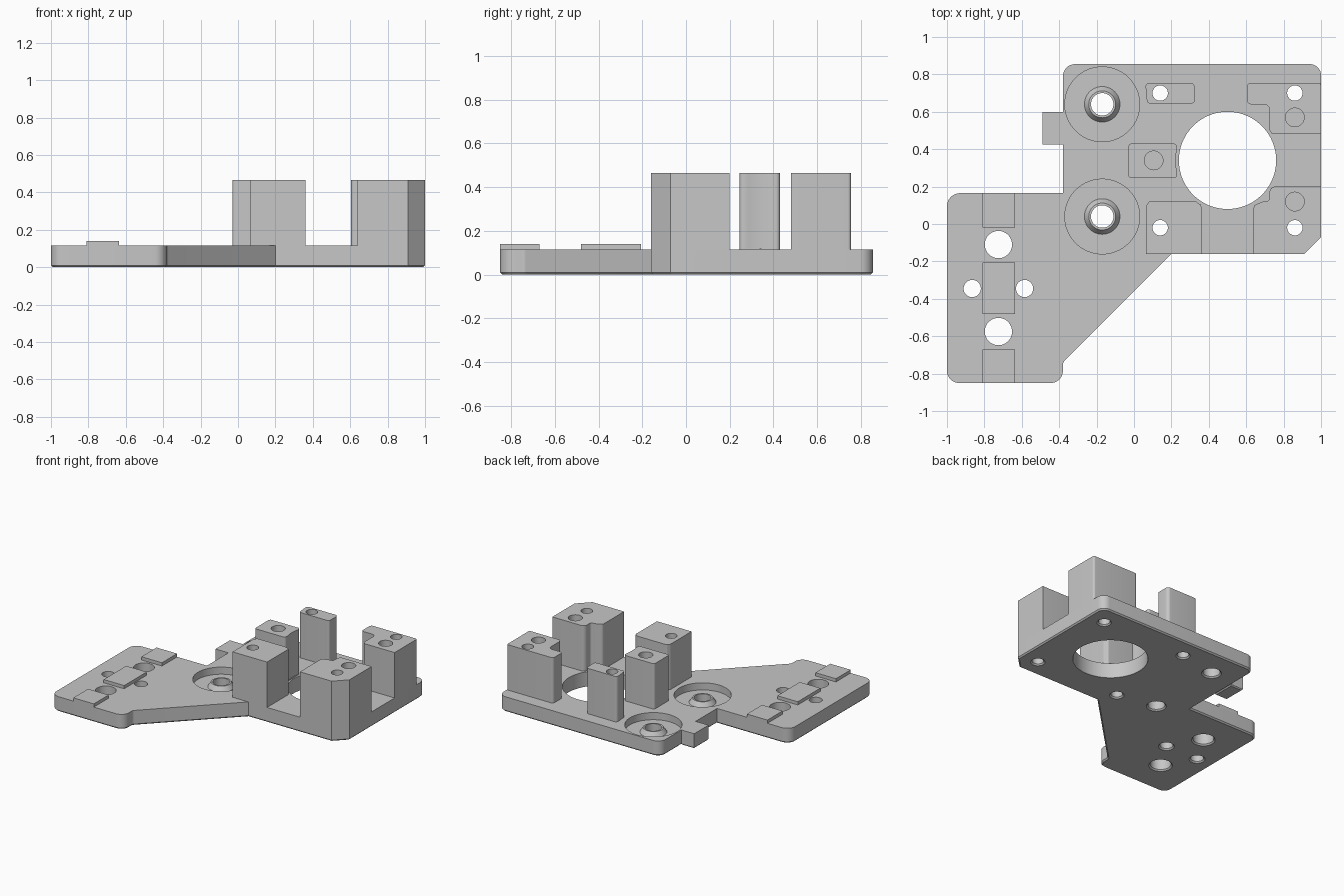
import bpy, bmesh, math
from mathutils import Vector, Matrix

cube = bpy.data.objects.get("Cube")
if cube:
    bpy.data.objects.remove(cube, do_unlink=True)

TOP, TALL = 0.115, 0.465

grey = bpy.data.materials.new("grey_plastic")
grey.use_nodes = True
grey.diffuse_color = (0.57, 0.57, 0.57, 1)
grey.node_tree.nodes["Principled BSDF"].inputs["Base Color"].default_value = grey.diffuse_color


def finish(name, bm):
    bmesh.ops.recalc_face_normals(bm, faces=bm.faces)
    mesh = bpy.data.meshes.new(name)
    bm.to_mesh(mesh)
    bm.free()
    obj = bpy.data.objects.new(name, mesh)
    mesh.materials.append(grey)
    bpy.context.collection.objects.link(obj)
    return obj


def rounded(corners, steps=8):
    """Outline from (x, y, radius) corners, each filleted with an arc."""
    out = []
    for i, (x, y, r) in enumerate(corners):
        p = Vector((x, y))
        if r == 0:
            out.append(p)
            continue
        u = (Vector(corners[i - 1][:2]) - p).normalized()
        v = (Vector(corners[(i + 1) % len(corners)][:2]) - p).normalized()
        half = u.angle(v) / 2
        centre = p + (u + v).normalized() * (r / math.sin(half))
        a = p + u * (r / math.tan(half)) - centre
        turn = math.pi - 2 * half
        if u.x * v.y - u.y * v.x > 0:
            turn = -turn
        out += [centre + Matrix.Rotation(turn * k / steps, 2) @ a for k in range(steps + 1)]
    return out


def prism(name, corners, z0, z1, chamfer=0):
    """Extruded outline with an optional chamfer on the bottom rim."""
    bm = bmesh.new()
    base = bm.faces.new([bm.verts.new((p.x, p.y, z0)) for p in rounded(corners)])
    rim = list(base.edges)
    new = bmesh.ops.extrude_face_region(bm, geom=[base], use_keep_orig=True)["geom"]
    bmesh.ops.translate(bm, vec=(0, 0, z1 - z0),
                        verts=[g for g in new if isinstance(g, bmesh.types.BMVert)])
    bmesh.ops.recalc_face_normals(bm, faces=bm.faces)
    if chamfer:
        bmesh.ops.bevel(bm, geom=rim, offset=chamfer, segments=1, affect='EDGES')
    return finish(name, bm)


def box(x0, x1, y0, y1, r=0):
    return [(x0, y0, r), (x1, y0, r), (x1, y1, r), (x0, y1, r)]


def lathe(bm, x, y, profile, sides=48):
    """Adds a closed turned solid, profile given as (radius, z)."""
    rings = []
    for r, z in profile:
        rings.append([bm.verts.new((x + r * math.cos(2 * math.pi * k / sides),
                                    y + r * math.sin(2 * math.pi * k / sides), z))
                      for k in range(sides)])
    for low, high in zip(rings, rings[1:]):
        for k in range(sides):
            n = (k + 1) % sides
            bm.faces.new((low[k], low[n], high[n], high[k]))
    bm.faces.new(rings[0][::-1])
    bm.faces.new(rings[-1])


def through(r, top=0.6):
    return [(r + 0.02, -0.01), (r, 0.01), (r, top)]


# Base plate and its side tab
plate = prism("base_plate", [
    (-1, -0.85, 0.065), (-0.38, -0.85, 0.065), (-0.38, -0.74, 0.03),
    (0.2, -0.16, 0), (0.91, -0.16, 0), (1, -0.07, 0), (1, 0.855, 0.06),
    (-0.38, 0.855, 0.065), (-0.38, 0.165, 0), (-1, 0.165, 0.07)], 0, TOP, 0.01)
prism("side_tab", box(-0.49, -0.38, 0.425, 0.6), 0, TOP, 0.008)

# Low locating pads
for name, y0, y1 in (("front_pad", -0.85, -0.67), ("middle_pad", -0.48, -0.205),
                     ("rear_pad", -0.02, 0.165)):
    prism(name, box(-0.81, -0.635, y0, y1), TOP, 0.14)

# Tall mounting posts
posts = [
    prism("front_inner_post", [(0.065, -0.16, 0), (0.36, -0.16, 0), (0.36, 0.12, 0.03),
                               (0.08, 0.12, 0.008), (0.065, 0.095, 0.01)], TOP, TALL),
    prism("front_outer_post", [(0.64, -0.16, 0), (0.91, -0.16, 0), (1, -0.07, 0), (1, 0.2, 0),
                               (0.725, 0.2, 0.03), (0.725, 0.125, 0.015),
                               (0.69, 0.12, 0.008), (0.64, 0.1, 0.02)], TOP, TALL),
    prism("rear_outer_post", [(0.605, 0.64, 0.02), (0.725, 0.64, 0.03), (0.725, 0.48, 0.025),
                              (1, 0.48, 0), (1, 0.755, 0.015), (0.605, 0.755, 0.02)], TOP, TALL),
    prism("rear_inner_post", [(0.07, 0.645, 0.015), (0.325, 0.645, 0.015),
                              (0.325, 0.755, 0.025), (0.06, 0.755, 0.02)], TOP, TALL),
    prism("centre_post", box(-0.03, 0.23, 0.245, 0.43, 0.018), TOP, TALL),
]

# Hole cutters: motor opening, bearing seats, screw holes, blind holes
bm = bmesh.new()
lathe(bm, 0.5, 0.34, [(0.27, -0.01), (0.26, 0.005), (0.26, 0.12), (0.277, 0.12), (0.277, 0.6)], 96)
for y, shift in ((0.04, -0.06), (0.64, 0.06)):
    lathe(bm, -0.17, y, [(0.08, -0.01), (0.06, 0.01), (0.06, 0.095), (0.072, 0.095),
                         (0.095, 0.06), (0.2, 0.06), (0.2, 0.2)], 64)
    for x in (0.14, 0.86):
        lathe(bm, x, y + shift, through(0.041))
for y in (-0.11, -0.575):
    lathe(bm, -0.725, y, through(0.073))
for x in (-0.865, -0.585):
    lathe(bm, x, -0.345, through(0.046))
for x, y in ((0.86, 0.57), (0.86, 0.12), (0.105, 0.34)):
    lathe(bm, x, y, [(0.05, 0.26), (0.05, 0.6)])
cutter = finish("hole_cutter", bm)
cutter.hide_render = True

for obj in [plate] + posts:
    cut = obj.modifiers.new("holes", 'BOOLEAN')
    cut.operation, cut.solver, cut.object = 'DIFFERENCE', 'EXACT', cutter
    bpy.context.view_layer.objects.active = obj
    bpy.ops.object.modifier_apply(modifier=cut.name)
bpy.data.objects.remove(cutter, do_unlink=True)

# Smooth the round walls, keep the edges crisp
bpy.ops.object.select_all(action='DESELECT')
for obj in [plate] + posts:
    obj.select_set(True)
bpy.context.view_layer.objects.active = plate
bpy.ops.object.shade_smooth_by_angle(angle=math.radians(30))
